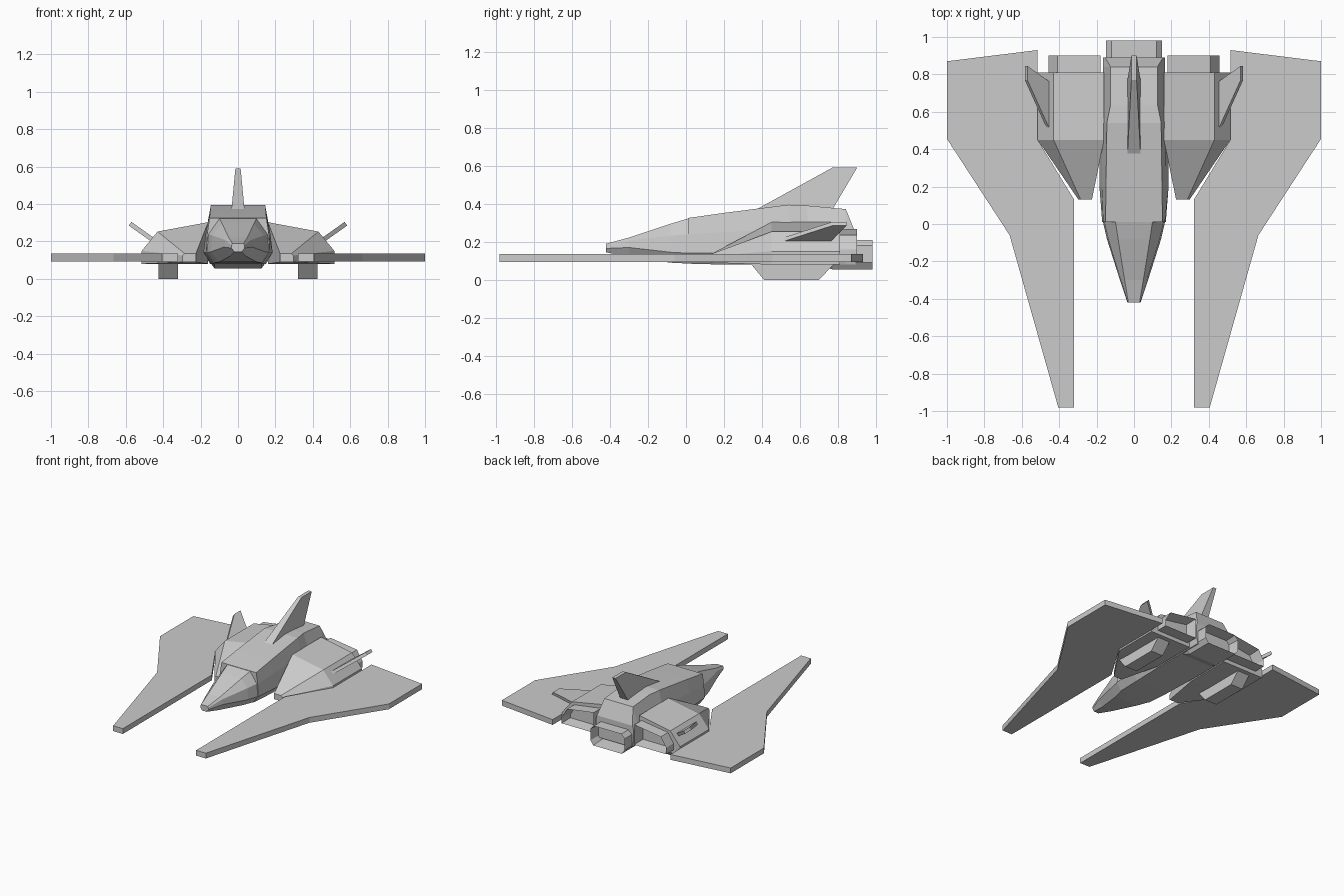
import bpy
import bmesh
from mathutils import Vector

cube = bpy.data.objects.get("Cube")
if cube:
    bpy.data.objects.remove(cube)

grey = bpy.data.materials.new("hull grey")
grey.use_nodes = True
grey.diffuse_color = (0.6, 0.6, 0.6, 1)
grey.node_tree.nodes["Principled BSDF"].inputs["Base Color"].default_value = (0.6, 0.6, 0.6, 1)


def loft(name, rings, mirror=False, hollow=0, depth=0.1):
    """Skin equal-length rings of points; optionally sink the last cap."""
    bm = bmesh.new()
    loops = [[bm.verts.new(p) for p in ring] for ring in rings]
    n = len(loops[0])
    for a, b in zip(loops, loops[1:]):
        for i in range(n):
            j = (i + 1) % n
            bm.faces.new((a[i], a[j], b[j], b[i]))
    bm.faces.new(loops[0][::-1])
    cap = bm.faces.new(loops[-1])
    bmesh.ops.recalc_face_normals(bm, faces=bm.faces[:])
    if hollow:
        bmesh.ops.inset_region(bm, faces=[cap], thickness=hollow)
        for v in cap.verts:
            v.co.y -= depth
    mesh = bpy.data.meshes.new(name)
    bm.to_mesh(mesh)
    bm.free()
    mesh.materials.append(grey)
    obj = bpy.data.objects.new(name, mesh)
    bpy.context.collection.objects.link(obj)
    if mirror:
        obj.modifiers.new("mirror", 'MIRROR').use_bisect_axis[0] = False
    return obj


def section(y, half):
    """Symmetric ring across x from the right-hand half profile (x, z)."""
    return [(x, y, z) for x, z in half] + [(-x, y, z) for x, z in reversed(half)]


def at_y(y, profile):
    return [(x, y, z) for x, z in profile]


# Nose with the narrow canopy and its recessed side windows
loft("nose", [
    section(-0.42, [(.03, .19), (.034, .18), (.035, .165), (.02, .145)]),
    section(-0.30, [(.05, .222), (.068, .208), (.075, .17), (.045, .12)]),
    section(-0.08, [(.085, .295), (.137, .232), (.145, .145), (.10, .09)]),
    section(0.02, [(.10, .325), (.16, .24), (.168, .14), (.13, .085)]),
])

# Main fuselage, starting with the step behind the windows
loft("fuselage", [
    section(0.01, [(.152, .325), (.165, .24), (.17, .14), (.13, .085)]),
    section(0.20, [(.15, .352), (.172, .25), (.185, .14), (.14, .08)]),
    section(0.54, [(.145, .395), (.168, .27), (.182, .14), (.15, .08)]),
    section(0.64, [(.125, .39), (.165, .27), (.175, .14), (.15, .08)]),
    section(0.84, [(.125, .372), (.165, .25), (.165, .14), (.15, .08)]),
    section(0.89, [(.155, .25), (.165, .22), (.165, .14), (.15, .08)]),
])

# Central exhaust
exhaust = [(.12, .21), (.15, .18), (.15, .09), (.125, .055)]
loft("central_exhaust", [
    section(0.70, [(.12, .20), (.15, .18), (.15, .095), (.125, .08)]),
    section(0.77, exhaust),
    section(0.98, exhaust),
], hollow=0.018, depth=0.16)

# Engine pods with tapered intakes
pod = [(.16, .303), (.43, .253), (.515, .15), (.515, .08), (.16, .08)]
loft("engine_pods", [
    at_y(0.13, [(.225, .135), (.285, .135), (.297, .125), (.297, .09), (.225, .09)]),
    at_y(0.45, pod),
    at_y(0.81, pod),
], mirror=True)

# Pod exhausts
vent = [(.178, .268), (.41, .235), (.457, .16), (.457, .11), (.178, .11)]
loft("pod_exhausts", [at_y(0.78, vent), at_y(0.90, vent)],
     mirror=True, hollow=0.018, depth=0.09)

# Flat forward-swept wings
wing = [(.32, -.98), (.405, -.98), (.665, -.06), (1, .455),
        (1, .87), (.515, .93), (.515, .45), (.32, .13)]
loft("wings", [[(x, y, z) for x, y in wing] for z in (.093, .135)], mirror=True)

# Landing skids
skid = [(.34, .085), (.41, 0), (.70, 0), (.78, .085)]
loft("landing_skids", [[(x, y, z) for y, z in skid] for x in (.32, .425)], mirror=True)

# Tail fin, thinner at the tip
loft("tail_fin", [
    [(-.035, .37, .37), (.035, .37, .37), (.035, .77, .37), (-.035, .77, .37)],
    [(-.014, .77, .59), (.014, .77, .59), (.014, .90, .59), (-.014, .90, .59)],
])

# Canted side fins
fin = [(.45, .49, .205), (.45, .755, .205), (.577, .845, .295), (.577, .77, .295)]
offset = Vector((-.57, 0, .82)) * 0.012
loft("side_fins", [[Vector(p) + offset * s for p in fin] for s in (-1, 1)], mirror=True)
